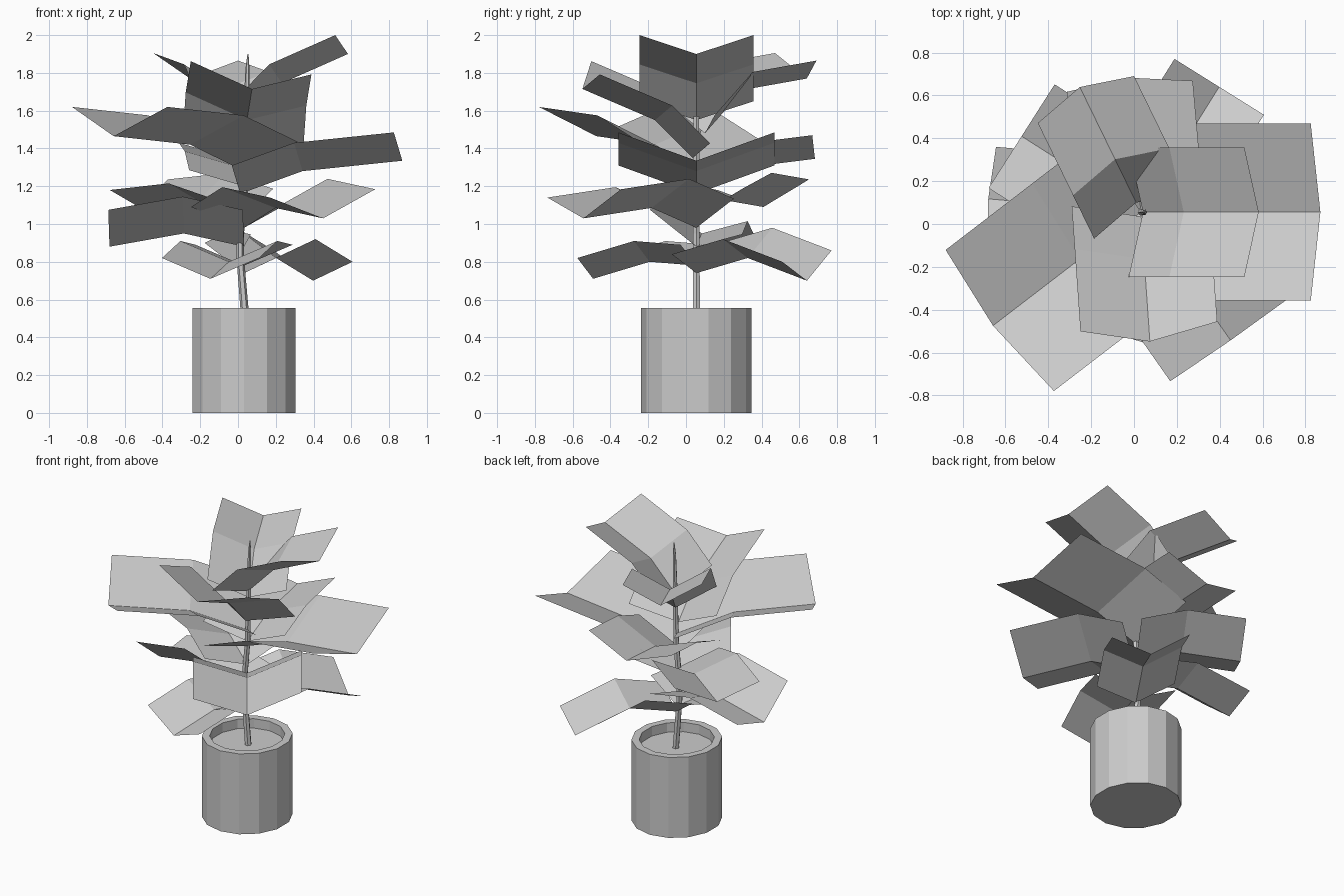
import bpy
from math import cos, sin, pi, radians
from mathutils import Vector

CX, CY = 0.032, 0.055  # plant axis


def make(name, verts, faces):
    me = bpy.data.meshes.new(name)
    me.from_pydata(verts, [], faces)
    me.update()
    ob = bpy.data.objects.new(name, me)
    bpy.context.collection.objects.link(ob)
    return ob


def loft(name, rings, n, start=0.0):
    """Stack rings (x, y, z, rx, ry) of n sides and cap both ends."""
    verts, faces = [], []
    for x, y, z, rx, ry in rings:
        for i in range(n):
            a = start + 2 * pi * i / n
            verts.append((x + rx * cos(a), y + ry * sin(a), z))
    for k in range(len(rings) - 1):
        for i in range(n):
            j = (i + 1) % n
            faces.append((k * n + i, k * n + j, (k + 1) * n + j, (k + 1) * n + i))
    faces.append(tuple(reversed(range(n))))
    faces.append(tuple(range((len(rings) - 1) * n, len(rings) * n)))
    return make(name, verts, faces)


def leaf(name, az, ribs, w, back, lift, roll):
    """Folded leaf: midrib points (distance, height), raised edges either side."""
    a = radians(az)
    out, left = Vector((cos(a), sin(a), 0)), Vector((-sin(a), cos(a), 0))
    up, axis = Vector((0, 0, 1)), Vector((CX, CY, 0))
    verts, faces = [], []
    for r, z in ribs:
        for side in (1, 0, -1):
            f = abs(side)
            verts.append(axis + out * (r - back * f) + left * (w * side)
                         + up * (z + lift * f + roll * side))
    for k in (0, 3):
        for c in (0, 1):
            faces.append((k + c, k + c + 3, k + c + 4, k + c + 1))
    return make(name, verts, faces)


# Pot: outer wall, rim and recessed soil in one closed shell
loft("pot", [(CX, CY, z, r, r * 1.045) for z, r in
             ((0, 0.28), (0.555, 0.28), (0.555, 0.232), (0.49, 0.232))], 14, pi / 2)

# Stem: slightly bent, tapering to the tip
loft("stem", [(x, CY, z, r, r) for x, z, r in
              ((0.04, 0.48, 0.022), (0.012, 0.82, 0.02), (0.012, 0.95, 0.02),
               (0.035, 1.2, 0.019), (0.045, 1.6, 0.016), (0.05, 1.82, 0.011),
               (0.053, 1.9, 0.003))], 6)

# Leaves, lowest to highest: azimuth, midrib, half width, edge setback, lift, roll
LEAVES = [
    (252, ((0.0, 0.78), (0.26, 0.80), (0.575, 0.71)), 0.27, 0.0, 0.11, 0.0),
    (58, ((0.0, 0.74), (0.32, 0.82), (0.69, 0.70)), 0.246, 0.0, 0.13, 0.03),
    (175, ((0.0, 0.88), (0.32, 0.95), (0.715, 0.88)), 0.245, 0.015, 0.13, 0.065),
    (305, ((0.0, 0.98), (0.29, 1.085), (0.73, 1.03)), 0.34, 0.005, 0.132, 0.022),
    (147.5, ((0.0, 1.04), (0.29, 1.125), (0.66, 1.09)), 0.287, 0.0, 0.118, -0.028),
    (95, ((0.0, 1.20), (0.27, 1.30), (0.63, 1.345)), 0.295, 0.04, 0.105, -0.02),
    (0, ((-0.02, 1.16), (0.31, 1.28), (0.838, 1.335)), 0.413, 0.045, 0.15, 0.0),
    (217.5, ((0.0, 1.28), (0.36, 1.42), (0.87, 1.465)), 0.415, 0.04, 0.155, 0.0),
    (274, ((0.02, 1.35), (0.22, 1.55), (0.605, 1.715)), 0.32, 0.07, 0.112, -0.035),
    (116, ((0.05, 1.48), (0.275, 1.71), (0.65, 1.77)), 0.25, 0.065, 0.115, 0.02),
    (0, ((0.01, 1.55), (0.20, 1.745), (0.55, 1.90)), 0.302, 0.067, 0.10, 0.0),
]
for i, spec in enumerate(LEAVES, 1):
    leaf(f"leaf_{i}", *spec)
